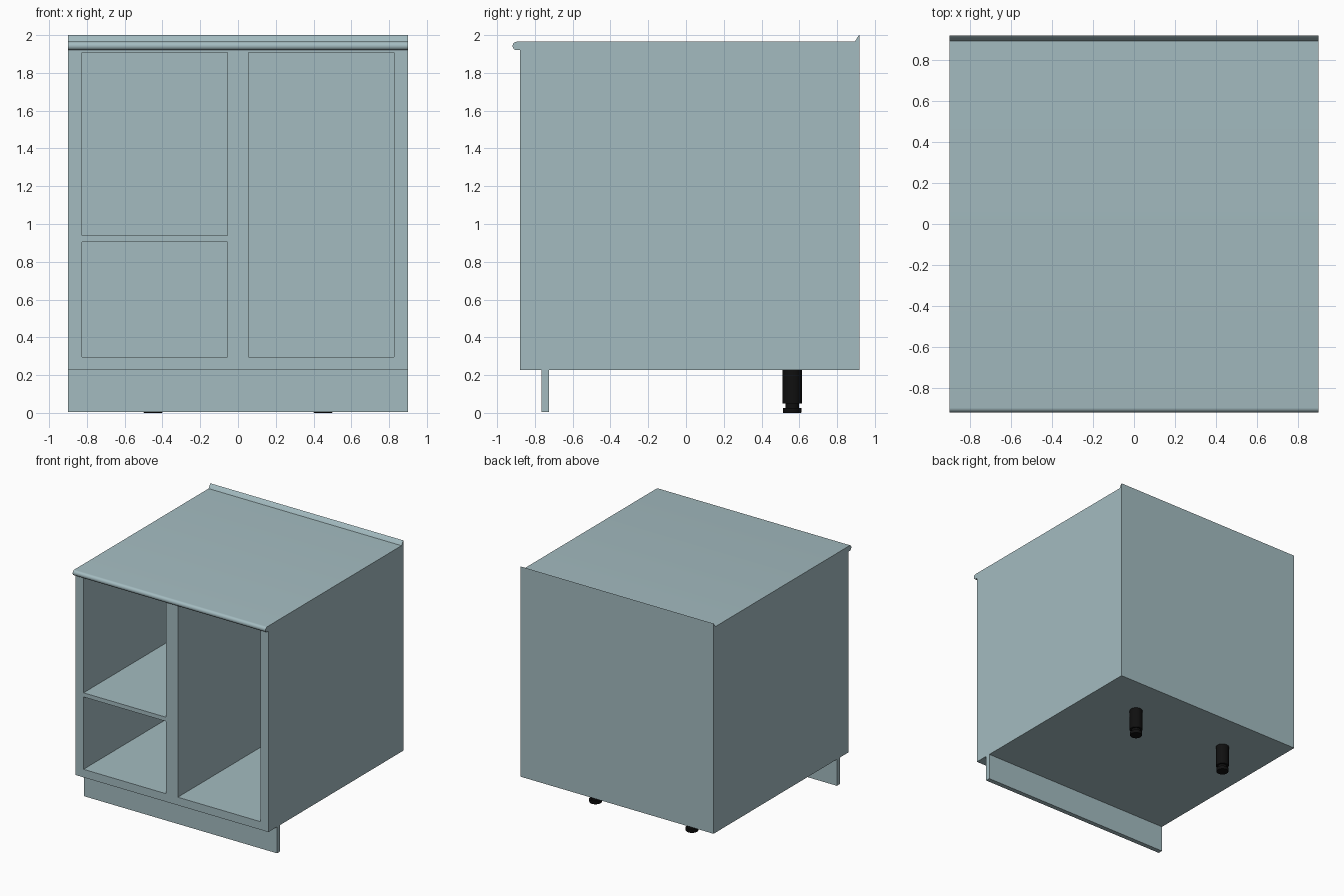
import bpy, bmesh, math
from mathutils import Vector

if "Cube" in bpy.data.objects:
    bpy.data.objects.remove(bpy.data.objects["Cube"])


def material(name, rgb):
    m = bpy.data.materials.new(name)
    m.diffuse_color = (*rgb, 1)
    m.use_nodes = True
    m.node_tree.nodes["Principled BSDF"].inputs["Base Color"].default_value = m.diffuse_color
    return m


PAINT = material("pale blue grey", (0.37, 0.50, 0.53))
BLACK = material("black plastic", (0.005, 0.005, 0.005))
W = 0.9                                   # half width


def finish(name, bm, mat):
    bmesh.ops.recalc_face_normals(bm, faces=bm.faces)
    me = bpy.data.meshes.new(name)
    bm.to_mesh(me)
    bm.free()
    me.materials.append(mat)
    ob = bpy.data.objects.new(name, me)
    bpy.context.collection.objects.link(ob)
    return ob


def smooth(ob):
    bpy.ops.object.select_all(action='DESELECT')
    ob.select_set(True)
    bpy.context.view_layer.objects.active = ob
    bpy.ops.object.shade_smooth_by_angle(angle=math.radians(35))


def box(lo, hi):
    bm = bmesh.new()
    bmesh.ops.create_cube(bm, size=1)
    for v in bm.verts:
        v.co = Vector([lo[i] if v.co[i] < 0 else hi[i] for i in range(3)])
    return bm


# cabinet carcass: solid block with three open compartments pushed in
FRONT, BACK = -0.88, 0.918
bm = box((-W, FRONT, 0.227), (W, BACK, 1.92))
openings = [(-0.825, -0.055, 0.94, 1.907),
            (-0.825, -0.055, 0.295, 0.905),
            (0.055, 0.825, 0.295, 1.907)]
cuts = {((x, 0, 0), (1, 0, 0)) for o in openings for x in o[:2]}
cuts |= {((0, 0, z), (0, 0, 1)) for o in openings for z in o[2:]}
for co, no in sorted(cuts):
    bmesh.ops.bisect_plane(bm, geom=bm.verts[:] + bm.edges[:] + bm.faces[:],
                           plane_co=co, plane_no=no)
for x0, x1, z0, z1 in openings:
    cells = []
    for f in bm.faces:
        c = f.calc_center_median()
        if abs(c.y - FRONT) < 1e-4 and x0 < c.x < x1 and z0 < c.z < z1:
            cells.append(f)
    res = bmesh.ops.extrude_face_region(bm, geom=cells)
    moved = [g for g in res["geom"] if isinstance(g, bmesh.types.BMVert)]
    bmesh.ops.translate(bm, verts=moved, vec=(0, 1.72, 0))
    old = [f for f in cells if f.is_valid]
    if old:
        bmesh.ops.delete(bm, geom=old, context='FACES_ONLY')
finish("cabinet_carcass", bm, PAINT)

# worktop: rounded front lip and small rear upstand, one extruded profile
R, CY, CZ = 0.0225, -0.8955, 1.9425
profile = [(BACK, 1.92), (BACK, 2.0), (0.913, 1.996), (0.893, CZ + R)]
profile += [(CY - R * math.sin(a), CZ + R * math.cos(a))
            for a in (math.pi * i / 12 for i in range(13))]
bm = bmesh.new()
face = bm.faces.new([bm.verts.new((-W, y, z)) for y, z in profile])
res = bmesh.ops.extrude_face_region(bm, geom=[face], use_keep_orig=True)
bmesh.ops.translate(bm, vec=(2 * W, 0, 0),
                    verts=[g for g in res["geom"] if isinstance(g, bmesh.types.BMVert)])
smooth(finish("worktop", bm, PAINT))

# plinth board
finish("plinth", box((-W, -0.765, 0.004), (W, -0.725, 0.227)), PAINT)


# rear adjustable legs: lathed profile
def leg(name, x, y, seg=24):
    rings = [(0.047, 0), (0.049, 0.003), (0.049, 0.027), (0.036, 0.027),
             (0.036, 0.05), (0.051, 0.05), (0.051, 0.228)]
    bm = bmesh.new()
    loops = [[bm.verts.new((x + r * math.cos(2 * math.pi * i / seg),
                            y + r * math.sin(2 * math.pi * i / seg), z))
              for i in range(seg)] for r, z in rings]
    for a, b in zip(loops, loops[1:]):
        for i in range(seg):
            j = (i + 1) % seg
            bm.faces.new((a[i], a[j], b[j], b[i]))
    bm.faces.new(loops[0])
    bm.faces.new(loops[-1])
    smooth(finish(name, bm, BLACK))


for side, x in (("left", -0.45), ("right", 0.45)):
    leg(side + "_rear_leg", x, 0.562)
